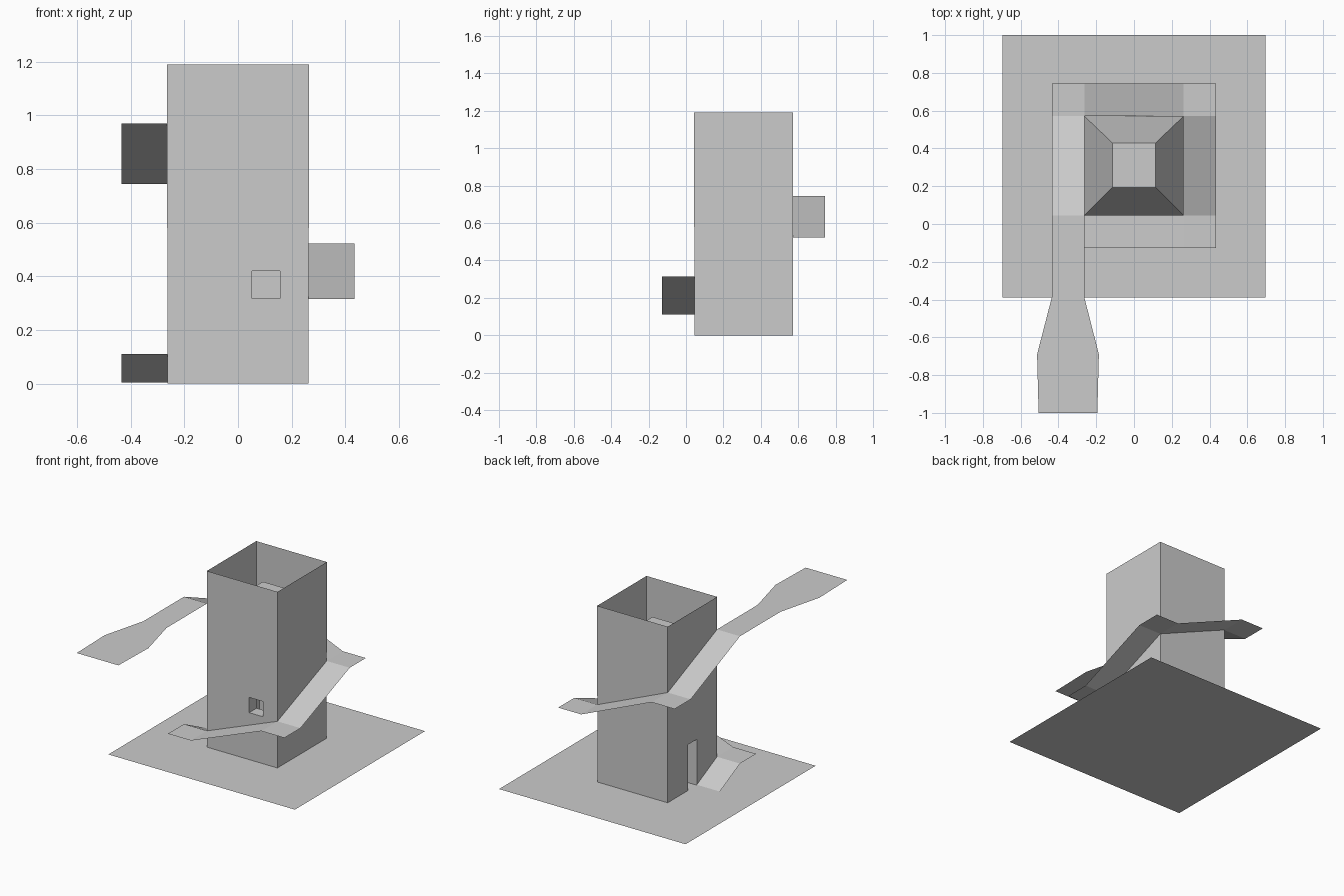
import bpy, bmesh

if "Cube" in bpy.data.objects:
    bpy.data.objects.remove(bpy.data.objects["Cube"])

W = 0.263            # tower half width
Y0, Y1 = 0.045, 0.571  # tower front and back
P = 0.172            # ramp width


def mesh_object(name, verts, faces):
    me = bpy.data.meshes.new(name)
    me.from_pydata(verts, [], faces)
    ob = bpy.data.objects.new(name, me)
    bpy.context.collection.objects.link(ob)
    return ob


def rect(x0, x1, y0, y1, z):
    return [(x0, y0, z), (x1, y0, z), (x1, y1, z), (x0, y1, z)]


def prism(name, low, high, caps=True):
    sides = [(i, (i + 1) % 4, (i + 1) % 4 + 4, i + 4) for i in range(4)]
    if caps:
        sides += [(3, 2, 1, 0), (4, 5, 6, 7)]
    return mesh_object(name, low + high, sides)


def box(name, x0, x1, y0, y1, z0, z1, caps=True):
    return prism(name, rect(x0, x1, y0, y1, z0), rect(x0, x1, y0, y1, z1), caps)


# Ground slab
mesh_object("ground_plate", rect(-0.697, 0.697, -0.388, 1.0, 0), [(0, 1, 2, 3)])

# Lower tower: hollow room with a doorway on the left and a window in front
lower = box("lower_tower", -W, W, Y0, Y1, 0, 0.62)
t = 0.08
cutters = [
    box("room_cutter", -W + t, W - t, Y0 + t, Y1 - t, -0.05, 0.54),
    box("door_cutter", -W - 0.1, -W + t + 0.05, 0.26, 0.355, -0.05, 0.31),
    box("window_cutter", 0.052, 0.157, Y0 - 0.1, Y0 + t + 0.05, 0.317, 0.42),
]
for c in cutters:
    m = lower.modifiers.new(c.name, 'BOOLEAN')
    m.operation = 'DIFFERENCE'
    m.solver = 'EXACT'
    m.object = c
    c.hide_render = True
    c.hide_set(True)

# Upper tower: thin open shell, slightly outside the lower one
e = 0.001
box("upper_tower", -W - e, W + e, Y0 - e, Y1 + e, 0.58, 1.19, caps=False)

# Tapered block standing inside the open top
prism("inner_frustum", rect(-W, W, Y0, Y1, 0.62),
      rect(-0.115, 0.115, 0.193, 0.43, 1.01))

# Ramp winding round the tower, with a flat landing at each corner
corners = [(-1, -1, 0.11), (1, -1, 0.315), (1, 1, 0.522), (-1, 1, 0.745)]
verts = [(-W, 0.26, 0.003), (-W - P, 0.26, 0.003)]
faces = []
edge = (0, 1)
for i, (sx, sy, z) in enumerate(corners):
    x, y = sx * W, (Y0 if sy < 0 else Y1)
    along_x = (x + sx * P, y, z)
    along_y = (x, y + sy * P, z)
    a, b = (along_x, along_y) if i % 2 == 0 else (along_y, along_x)
    n = len(verts)
    verts += [(x, y, z), a, (x + sx * P, y + sy * P, z), b]
    faces += [(edge[0], edge[1], n + 1, n), (n, n + 1, n + 2, n + 3)]
    edge = (n, n + 3)

# Last climb and the level walkway widening at its end
walk = [(Y0, -W, -W - P), (-0.388, -W, -W - P),
        (-0.69, -0.186, -0.513), (-1.0, -0.194, -0.505)]
for y, xi, xo in walk:
    n = len(verts)
    verts += [(xi, y, 0.97), (xo, y, 0.97)]
    faces.append((edge[0], edge[1], n + 1, n))
    edge = (n, n + 1)
ramp = mesh_object("spiral_ramp", verts, faces)

# Make all ramp faces point up
bm = bmesh.new()
bm.from_mesh(ramp.data)
bm.normal_update()
for f in bm.faces:
    if f.normal.z < 0:
        f.normal_flip()
bm.to_mesh(ramp.data)
bm.free()
